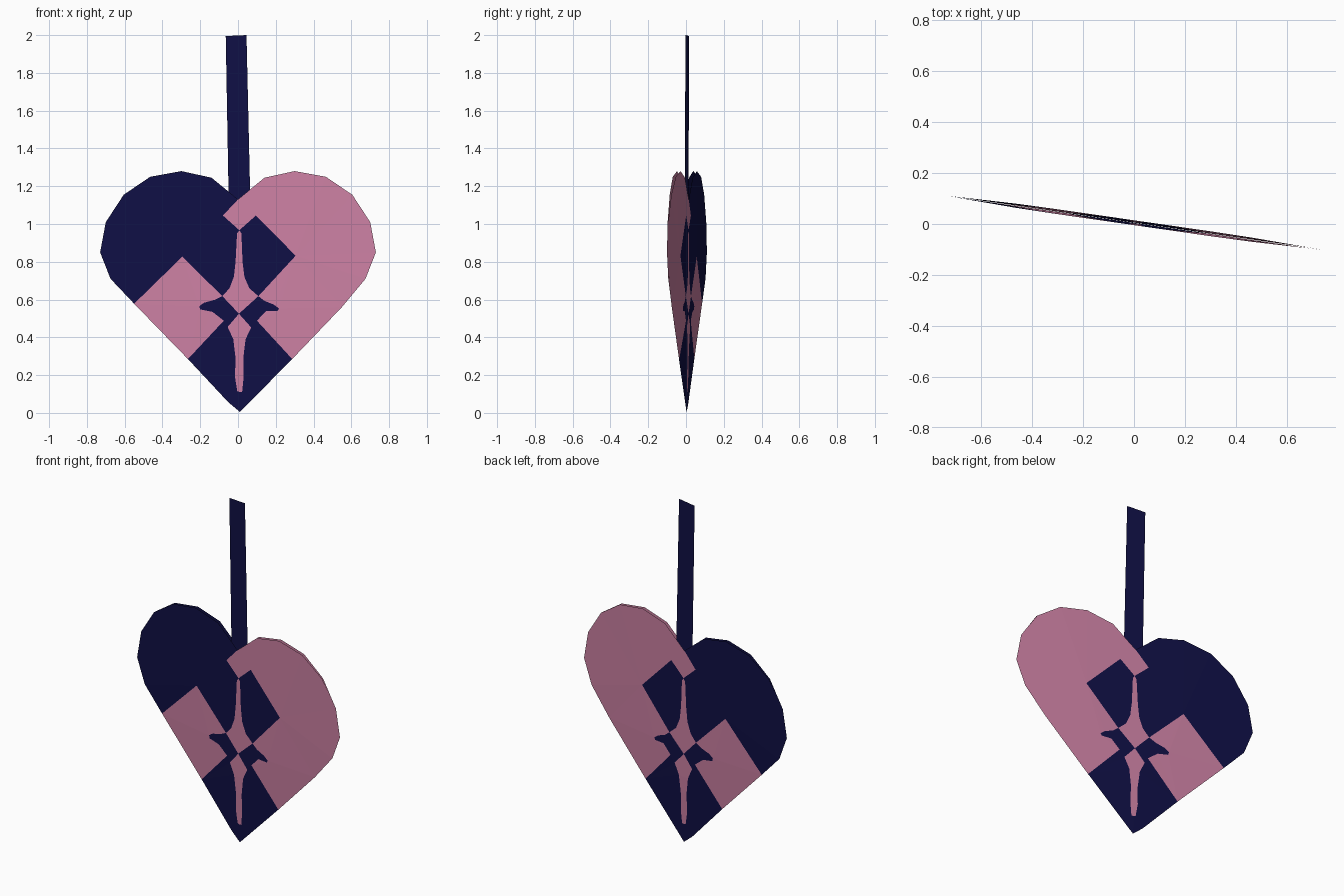
import bpy, bmesh

if "Cube" in bpy.data.objects:
    bpy.data.objects.remove(bpy.data.objects["Cube"])

def material(name, rgb):
    m = bpy.data.materials.new(name)
    m.diffuse_color = (*rgb, 1)
    m.use_nodes = True
    m.node_tree.nodes["Principled BSDF"].inputs["Base Color"].default_value = m.diffuse_color
    return m

NAVY = material("navy_paper", (0.005, 0.005, 0.06))
PINK = material("pink_paper", (0.61, 0.22, 0.37))

def bulge(x, z):
    # half gap between front and back sheet: zero along the lower folds
    d = min(z - abs(x - 0.01) + 0.0, 0.4) * 0.707
    d = min(d, (0.73 - abs(x)) * 0.8)
    return 0.0005 + 0.009 * max(0.0, min(1.0, d / 0.25))

def sheets(name, outlines, mat, half=bulge):
    # front and back paper layers following the slightly turned plane
    bm = bmesh.new()
    for side in (-1, 1):
        for pts in outlines:
            vs = [bm.verts.new((x, 0.005 - 0.144 * x + side * half(x, z), z)) for x, z in pts]
            f = bm.faces.new(vs)
            f.normal_update()
            if f.normal.y * side < 0:
                f.normal_flip()
    bmesh.ops.triangulate(bm, faces=bm.faces[:])
    me = bpy.data.meshes.new(name)
    bm.to_mesh(me)
    bm.free()
    me.materials.append(mat)
    ob = bpy.data.objects.new(name, me)
    bpy.context.collection.objects.link(ob)
    return ob

def mirror(pts):
    return [(-x, z) for x, z in pts]

# Weave crossing points
A, B, C, T = (-0.083, 0.618), (0.108, 0.618), (0.005, 0.525), (0.007, 0.967)
NOTCH, STEP = (0.0, 1.13), (-0.08, 1.045)
LL, LR, TIP = (-0.265, 0.285), (0.287, 0.285), (0.01, 0.005)

# Rounded lobe, from lower outside to the top
lobe = [(0.675, 0.71), (0.73, 0.85), (0.70, 1.01), (0.605, 1.155),
        (0.465, 1.25), (0.30, 1.28), (0.14, 1.245)]

# Curved cut edges of the woven pattern
blade_l = [(-0.005, 0.95), (-0.013, 0.80), (-0.022, 0.72), (-0.045, 0.66)]
blade_r = [(0.018, 0.95), (0.024, 0.80), (0.034, 0.72), (0.06, 0.66)]
leaf_l = [(-0.125, 0.598), (-0.18, 0.583), (-0.205, 0.565), (-0.20, 0.548), (-0.135, 0.535)]
leaf_r = [(0.14, 0.593), (0.19, 0.573), (0.217, 0.553), (0.21, 0.54), (0.15, 0.54)]
IL, IR = (-0.075, 0.488), (0.10, 0.488)
JL, JR = (-0.055, 0.455), (0.07, 0.452)
stem_l = [(-0.025, 0.39), (-0.013, 0.29), (-0.016, 0.19), (-0.004, 0.115)]
stem_r = [(0.04, 0.39), (0.028, 0.29), (0.03, 0.19), (0.022, 0.112)]

# Navy paper: left lobe, upper square, side leaves, bottom square halves
sheets("navy_left_lobe", [[(-0.55, 0.578)] + mirror(lobe) +
       [NOTCH, STEP, T] + blade_l + [A, (-0.295, 0.827)]], NAVY)
sheets("navy_upper_square", [[T, (0.095, 1.045), (0.305, 0.832), B] + blade_r[::-1]], NAVY)
sheets("navy_side_leaves", [[A] + leaf_l + [IL, JL, C], [B] + leaf_r + [IR, JR, C]], NAVY)
low = (0.009, 0.11)
sheets("navy_bottom_point", [
    [IL, LL, (-0.05, 0.055), TIP, low] + stem_l[::-1] + [JL],
    [IR, LR, TIP, low] + stem_r[::-1] + [JR]], NAVY)

# Pink paper: right lobe, left square, centre blade and stem
sheets("pink_right_lobe", [
    [NOTCH] + lobe[::-1] + [(0.55, 0.56), (0.305, 0.832), (0.095, 1.045), T, STEP],
    [(0.55, 0.56), LR, IR] + leaf_r[::-1] + [B, (0.305, 0.832)]], PINK)
sheets("pink_left_square", [[(-0.295, 0.827), (-0.55, 0.578), LL, IL] + leaf_l[::-1] + [A]], PINK)
sheets("pink_centre_blade", [[T] + blade_l + [A, C, B] + blade_r[::-1]], PINK)
sheets("pink_lower_stem", [[C, JL] + stem_l + [low] + stem_r[::-1] + [JR]], PINK)

# Hanging strap tucked between the sheets
sheets("strap", [[(-0.065, 1.995), (0.045, 2.0), (0.068, 1.0), (-0.047, 1.0)]], NAVY,
       lambda x, z: 0.0015)
